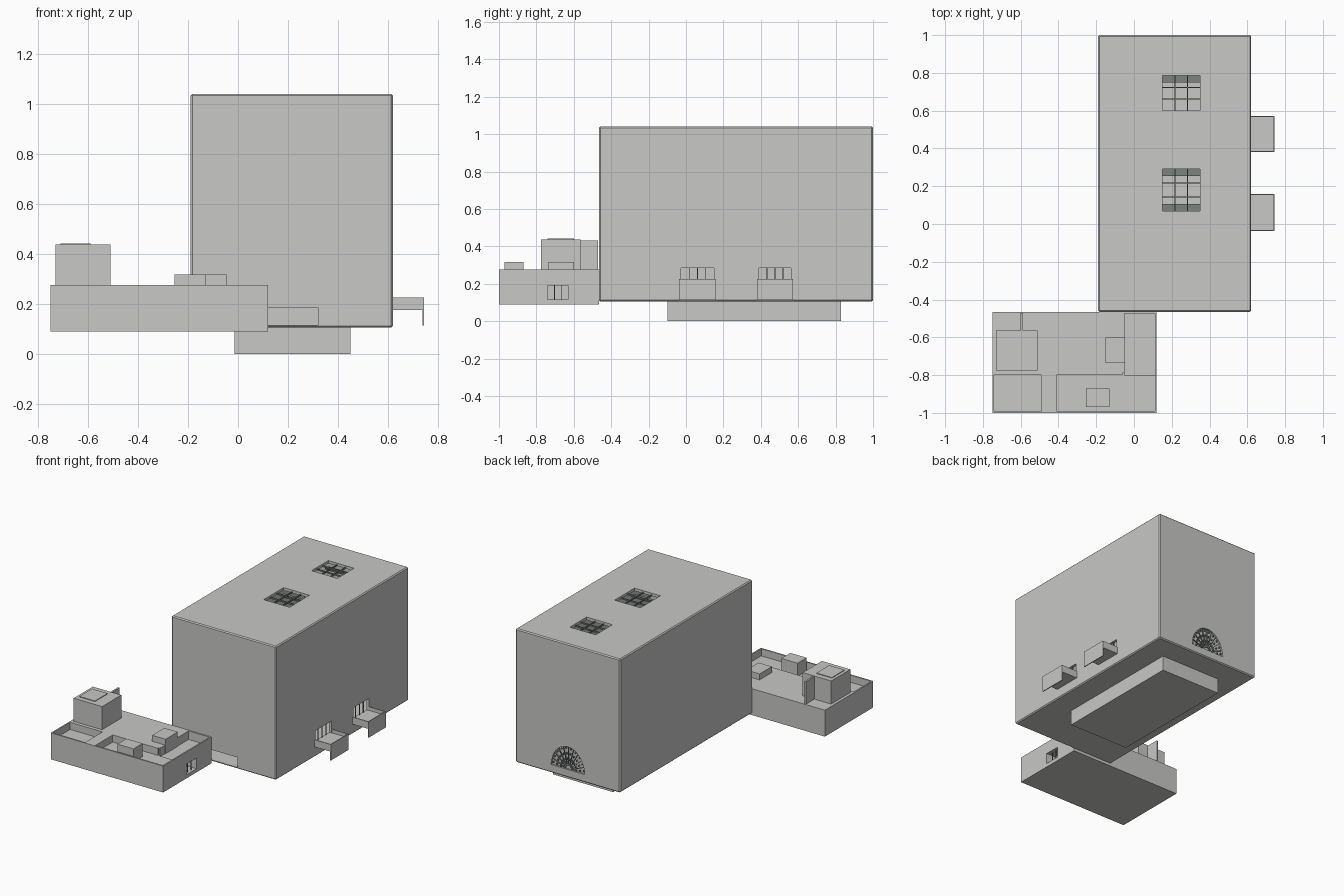
import bpy, bmesh, math
from mathutils import Matrix

if "Cube" in bpy.data.objects:
    bpy.data.objects.remove(bpy.data.objects["Cube"], do_unlink=True)


def material(name, rgb):
    m = bpy.data.materials.new(name)
    m.use_nodes = True
    m.diffuse_color = (*rgb, 1)
    m.node_tree.nodes["Principled BSDF"].inputs["Base Color"].default_value = (*rgb, 1)
    return m


STONE = material("pale stone grey", (0.58, 0.58, 0.57))
DARK = material("dark grey green", (0.2, 0.23, 0.22))


def make(name, bm, mat=STONE):
    bmesh.ops.recalc_face_normals(bm, faces=bm.faces)
    me = bpy.data.meshes.new(name)
    bm.to_mesh(me)
    bm.free()
    me.materials.append(mat)
    ob = bpy.data.objects.new(name, me)
    bpy.context.collection.objects.link(ob)
    return ob


def box(name, x, y, z, mat=STONE, chamfer=0):
    """Box from its (low, high) bounds on each axis."""
    bm = bmesh.new()
    bmesh.ops.create_cube(bm, size=1)
    for v in bm.verts:
        v.co = [(r[0] + r[1]) / 2 + c * (r[1] - r[0]) for r, c in zip((x, y, z), v.co)]
    if chamfer:
        bmesh.ops.bevel(bm, geom=bm.edges[:], offset=chamfer, segments=1, affect='EDGES')
    return make(name, bm, mat)


def half_disc(name, cx, y, cz, radius, height, steps=20):
    """Half-round prism across the y range."""
    bm = bmesh.new()
    arc = [math.pi * i / steps for i in range(steps + 1)]
    face = bm.faces.new([bm.verts.new((cx + radius * math.cos(a), y[0], cz + height * math.sin(a)))
                         for a in arc])
    new = bmesh.ops.extrude_face_region(bm, geom=[face])["geom"]
    verts = [g for g in new if isinstance(g, bmesh.types.BMVert)]
    bmesh.ops.translate(bm, verts=verts, vec=(0, y[1] - y[0], 0))
    return make(name, bm)


def cut(target, cutter):
    """Subtract a cutter and throw it away."""
    cutter.hide_render = True
    mod = target.modifiers.new("cut", 'BOOLEAN')
    mod.operation, mod.solver, mod.object = 'DIFFERENCE', 'EXACT', cutter
    bpy.context.view_layer.objects.active = target
    bpy.ops.object.modifier_apply(modifier=mod.name)
    bpy.data.objects.remove(cutter, do_unlink=True)


# Main hall: hollow, with thin walls
X0, X1, Y0, Y1, Z0, Z1 = -0.19, 0.62, -0.465, 1.0, 0.105, 1.04
WALL = 0.02
hall = box("hall", (X0, X1), (Y0, Y1), (Z0, Z1), chamfer=0.007)
cut(hall, box("inside", (X0 + WALL, X1 - WALL), (Y0 + WALL, Y1 - WALL), (Z0 + 0.01, Z1 - WALL)))
box("basement", (-0.015, 0.45), (-0.1, 0.83), (0, Z0 + 0.003))

# Skylights with glazing bars and sloping dark reveals
SX = (0.15, 0.35)
for i, (sy, ends) in enumerate([((0.07, 0.29), (0, 1)), ((0.6, 0.785), (1,))]):
    cut(hall, box("opening", SX, sy, (0.95, 1.1)))
    for k in range(1, 3):
        px = SX[0] + 0.2 * k / 3
        py = sy[0] + (sy[1] - sy[0]) * k / 3
        box(f"skylight_{i}_long_bar_{k}", (px - .003, px + .003), sy, (1.02, 1.03), DARK)
        box(f"skylight_{i}_cross_bar_{k}", SX, (py - .003, py + .003), (1.02, 1.03), DARK)
    for e in ends:
        y_in = sy[e] + (0.035 if e == 0 else -0.035)
        box(f"skylight_{i}_reveal_{e}", SX, sorted((sy[e], y_in)), (0.99, 1.0), DARK)

# Opening low in the front wall
cut(hall, box("opening", (0.0, 0.32), (Y0 - .05, Y0 + .05), (0.115, 0.185)))

# Half-round rear window with stone tracery
CX, CZ, R, H = 0.215, 0.155, 0.13, 0.165
cut(hall, half_disc("opening", CX, (Y1 - 0.012, Y1 + 0.05), CZ, R, H))
YB = (Y1 - 0.013, Y1 - 0.004)
box("rear_window_sill", (CX - R, CX + R), (Y1 - .012, Y1), (CZ - .006, CZ + .006))


def tracery(name, angle, start, end, width):
    """Flat strip lying along one ray of the half round window."""
    ob = box(name, (start, end), (-.0045, .0045), (-width / 2, width / 2), DARK)
    ob.data.transform(Matrix.Rotation(-angle, 4, 'Y'))
    ob.data.transform(Matrix.Diagonal((1, 1, H / R, 1)))
    ob.data.transform(Matrix.Translation((CX, sum(YB) / 2, CZ)))


for k in range(1, 10):
    tracery(f"tracery_ray_{k}", math.pi * k / 10, 0.025, R, 0.003)
for ring, rad in enumerate((0.03, 0.06, 0.09, 0.12)):
    for k in range(10):
        tracery(f"tracery_stud_{ring}_{k}", math.pi * (k + .5) / 10, rad - .005, rad + .005, 0.008)

# Balconies on the +x side: tray, hanging front plate and barred window
for i, y in enumerate([(-0.037, 0.16), (0.38, 0.572)]):
    xo, t = 0.745, 0.006
    cut(hall, box("opening", (X1 - .05, X1 + .05), (y[0] + .01, y[1] - .01), (0.2, 0.285)))
    box(f"balcony_{i}_floor", (X1 - WALL, xo), y, (0.175, 0.2))
    box(f"balcony_{i}_front_plate", (xo - t, xo), y, (0.113, 0.225))
    box(f"balcony_{i}_side_a", (X1, xo), (y[0], y[0] + t), (0.175, 0.225))
    box(f"balcony_{i}_side_b", (X1, xo), (y[1] - t, y[1]), (0.175, 0.225))
    for k in range(1, 4):
        c = y[0] + .01 + (y[1] - y[0] - .02) * k / 4
        box(f"balcony_{i}_window_bar_{k}", (X1 - .016, X1 - .01), (c - .002, c + .002),
            (0.2, 0.285), DARK)

# Front annex: low block with sunken roof terraces
AX, AY, TOP = (-0.75, 0.12), (-1.0, Y0), 0.275
annex = box("annex", AX, AY, (0.09, TOP))
for x, y, floor in [((-0.74, -0.49), (-0.99, -0.8), 0.225),
                    ((-0.41, -0.05), (-0.99, -0.8), 0.225),
                    ((-0.06, 0.11), (-0.99, -0.79), 0.225),
                    ((-0.05, 0.11), (-0.8, Y0 - .01), 0.215)]:
    cut(annex, box("terrace", x, y, (floor, 0.4)))

# Annex side window
cut(annex, box("opening", (0.05, 0.2), (-0.74, -0.63), (0.115, 0.19)))
for k in (1, 2):
    c = -0.74 + 0.11 * k / 3
    box(f"annex_window_bar_{k}", (0.1, 0.105), (c - .002, c + .002), (0.115, 0.19), DARK)

# Rooftop boxes
box("stair_house", (-0.73, -0.51), (-0.775, -0.563), (0.27, 0.437))
box("stair_house_cap", (-0.71, -0.59), (-0.74, -0.6), (0.436, 0.442))
box("stair_house_screen", (-0.6, -0.588), (-0.565, -0.47), (0.27, 0.432))
box("terrace_box", (-0.255, -0.13), (-0.97, -0.87), (0.22, 0.317))
box("roof_box", (-0.15, -0.047), (-0.735, -0.6), (0.21, 0.317))
